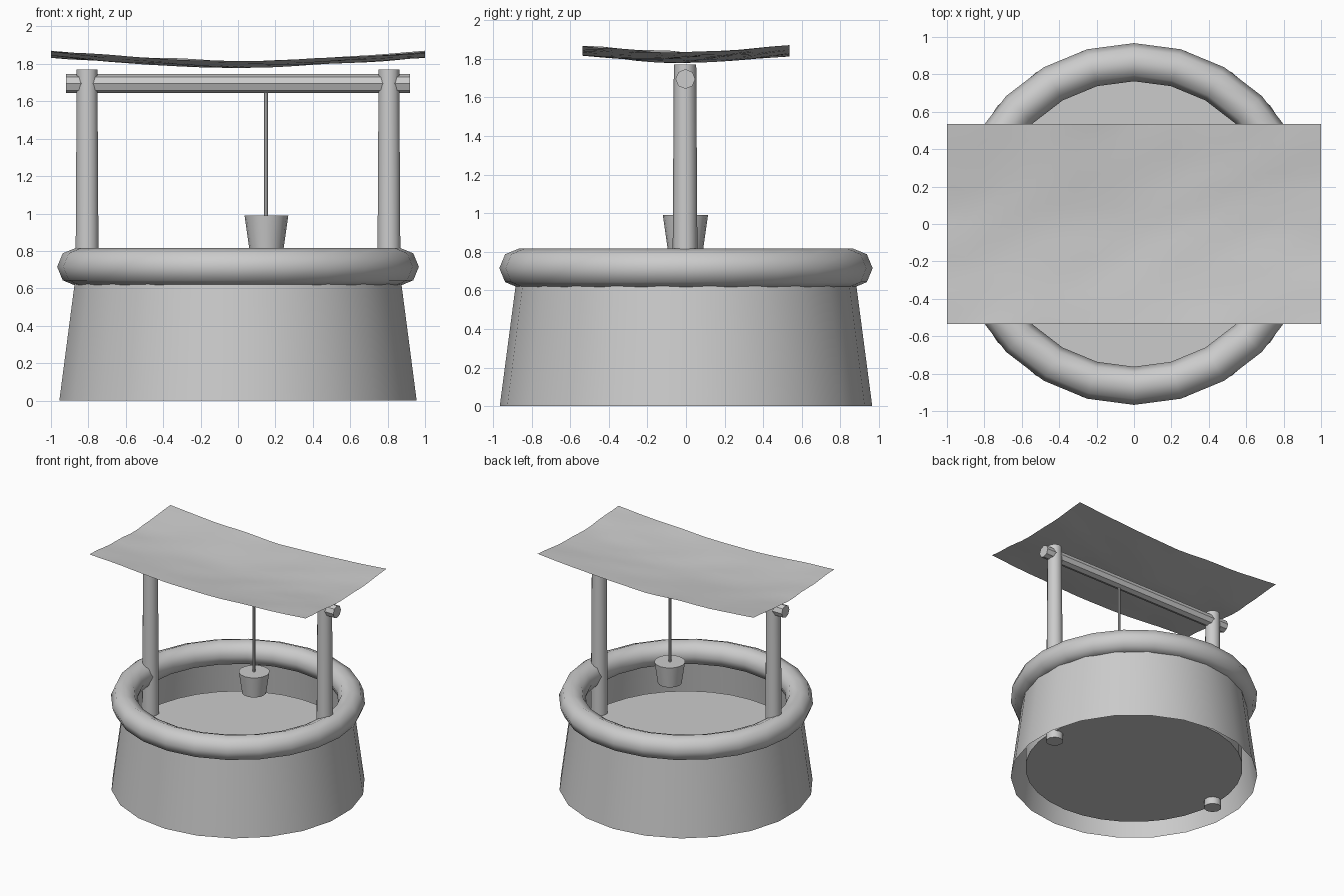
import bpy, bmesh, math
from mathutils import Vector, noise

if "Cube" in bpy.data.objects:
    bpy.data.objects.remove(bpy.data.objects["Cube"])


def finish(name, bm, angle=40):
    mesh = bpy.data.meshes.new(name)
    bm.to_mesh(mesh)
    bm.free()
    ob = bpy.data.objects.new(name, mesh)
    bpy.context.collection.objects.link(ob)
    bpy.ops.object.select_all(action='DESELECT')
    ob.select_set(True)
    bpy.context.view_layer.objects.active = ob
    bpy.ops.object.shade_smooth_by_angle(angle=math.radians(angle))
    return ob


def frustum(name, x, y, z0, z1, r0, r1, sides, caps=True):
    """Upright tapered cylinder with a vertex on the y axis."""
    bm = bmesh.new()
    bmesh.ops.create_cone(bm, cap_ends=caps, segments=sides,
                          radius1=r0, radius2=r1, depth=z1 - z0)
    bmesh.ops.translate(bm, verts=bm.verts, vec=(x, y, (z0 + z1) / 2))
    return finish(name, bm)


# stone wall: open tapered shell, with the solid water block inside
frustum("well_wall", 0, 0, 0, 0.72, 0.965, 0.87, 22, caps=False)
frustum("water", 0, 0, 0.08, 0.39, 0.85, 0.85, 32)

# rounded rim
bpy.ops.mesh.primitive_torus_add(major_radius=0.865, minor_radius=0.102,
                                 major_segments=24, minor_segments=8,
                                 location=(0, 0, 0.715))
rim = bpy.context.object
rim.name = "well_rim"
bpy.ops.object.shade_smooth_by_angle(angle=math.radians(60))

# two posts
for side, sx in (("left", -1), ("right", 1)):
    frustum(side + "_post", sx * 0.807, -0.005, 0.02, 1.77, 0.069, 0.058, 10)

# crossbeam
beam = frustum("crossbeam", 0, 0, -0.92, 0.92, 0.051, 0.051, 8)
beam.rotation_euler = (0, math.pi / 2, 0)
beam.location = (0, -0.003, 1.695)

# rope and bucket
frustum("rope", 0.15, -0.003, 0.98, 1.69, 0.01, 0.01, 8)
frustum("bucket", 0.152, -0.003, 0.815, 0.99, 0.092, 0.117, 16)

# sagging cloth roof with light wrinkles
bm = bmesh.new()
bmesh.ops.create_grid(bm, x_segments=20, y_segments=12, size=1)
for v in bm.verts:
    u, w = v.co.x, v.co.y
    wrinkle = noise.noise(Vector((3 * u - 2 * w, 2.5 * w, 4.2)))
    v.co = (u, w * 0.535,
            1.778 + 0.055 * abs(u) ** 1.4 + 0.035 * abs(w) ** 1.4 + 0.01 * wrinkle)
finish("cloth_roof", bm)
